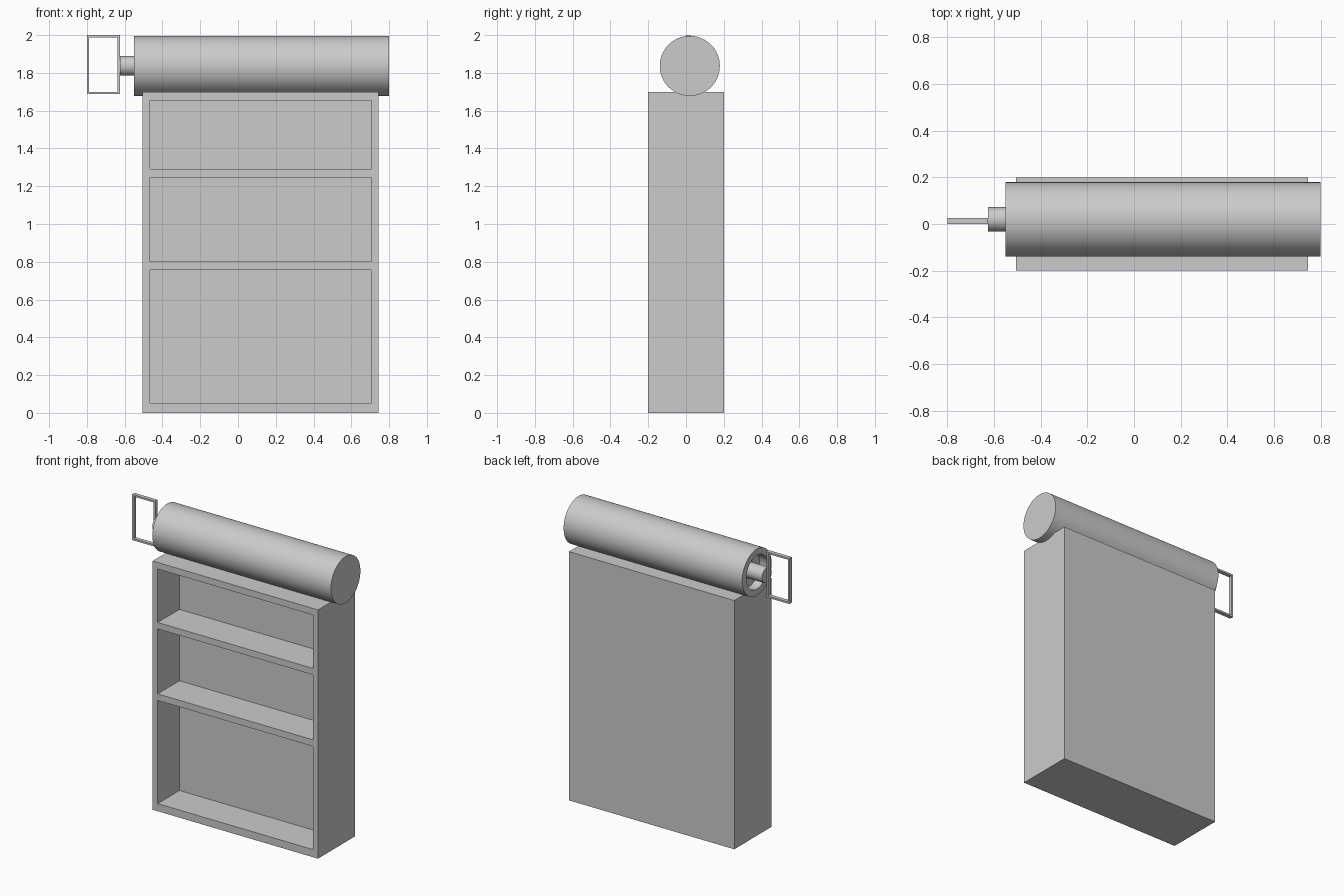
import bpy, bmesh, math
from mathutils import Vector, Matrix

if "Cube" in bpy.data.objects:
    bpy.data.objects.remove(bpy.data.objects["Cube"])


def finish(name, bm, smooth=False):
    bmesh.ops.remove_doubles(bm, verts=bm.verts, dist=1e-5)
    bmesh.ops.recalc_face_normals(bm, faces=bm.faces)
    mesh = bpy.data.meshes.new(name)
    bm.to_mesh(mesh)
    bm.free()
    ob = bpy.data.objects.new(name, mesh)
    bpy.context.collection.objects.link(ob)
    if smooth:
        bpy.ops.object.select_all(action='DESELECT')
        bpy.context.view_layer.objects.active = ob
        ob.select_set(True)
        bpy.ops.object.shade_smooth_by_angle(angle=math.radians(35))
    return ob


def add_box(bm, lo, hi):
    lo, hi = Vector(lo), Vector(hi)
    m = Matrix.Translation((lo + hi) / 2) @ Matrix.Diagonal((*(hi - lo), 1))
    bmesh.ops.create_cube(bm, size=1, matrix=m)


def lathe_x(name, profile, y, z, steps=64):
    """Spin an (x, radius) profile around an axis parallel to x."""
    bm = bmesh.new()
    vs = [bm.verts.new((x, y, z + r)) for x, r in profile]
    es = [bm.edges.new(pair) for pair in zip(vs, vs[1:])]
    bmesh.ops.spin(bm, geom=vs + es, cent=(0, y, z), axis=(1, 0, 0),
                   angle=math.tau, steps=steps, use_merge=True)
    return finish(name, bm, smooth=True)


# Cabinet: front grid thickened backwards, with the three bays pushed in
FRONT, BACK, BAY_BACK = -0.2, 0.2, 0.035
xs = [-0.505, -0.467, 0.706, 0.745]
zs = [0, 0.052, 0.757, 0.802, 1.246, 1.29, 1.655, 1.7]
bm = bmesh.new()
grid = [[bm.verts.new((x, FRONT, z)) for x in xs] for z in zs]
bays, faces = [], []
for j in range(len(zs) - 1):
    for i in range(len(xs) - 1):
        f = bm.faces.new((grid[j][i], grid[j][i + 1],
                          grid[j + 1][i + 1], grid[j + 1][i]))
        faces.append(f)
        if i == 1 and j % 2 == 1:
            bays.append(f)
shell = bmesh.ops.extrude_face_region(bm, geom=faces, use_keep_orig=True)
for v in shell['geom']:
    if isinstance(v, bmesh.types.BMVert):
        v.co.y = BACK
bays = [f for f in bm.faces if all(abs(v.co.y - FRONT) < 1e-5 for v in f.verts)
        and any(f.calc_center_median().z > zs[k] and f.calc_center_median().z < zs[k + 1]
                for k in (1, 3, 5))
        and xs[1] < f.calc_center_median().x < xs[2]]
for f in bmesh.ops.extrude_discrete_faces(bm, faces=bays)['faces']:
    for v in f.verts:
        v.co.y = BAY_BACK
finish("cabinet", bm)

# Large roller with a shallow recess in its left end
AY, AZ = 0.02, 1.837
lathe_x("roller", [(0.8, 0), (0.8, 0.159), (-0.55, 0.159), (-0.55, 0.115),
                   (-0.49, 0.115), (-0.49, 0)], AY, AZ)

# Spindle joining roller and handle
lathe_x("spindle", [(-0.48, 0), (-0.48, 0.052), (-0.625, 0.052), (-0.625, 0)], AY, AZ, 32)

# Rectangular handle frame
x0, x1, z0, z1, t = -0.8, -0.625, 1.688, 2.0, 0.012
y0, y1 = 0.0, 0.026
bm = bmesh.new()
for x in (x0, x1 - t):
    add_box(bm, (x, y0, z0), (x + t, y1, z1))
for z in (z0, z1 - t):
    add_box(bm, (x0 + t, y0, z), (x1 - t, y1, z + t))
finish("handle", bm)
